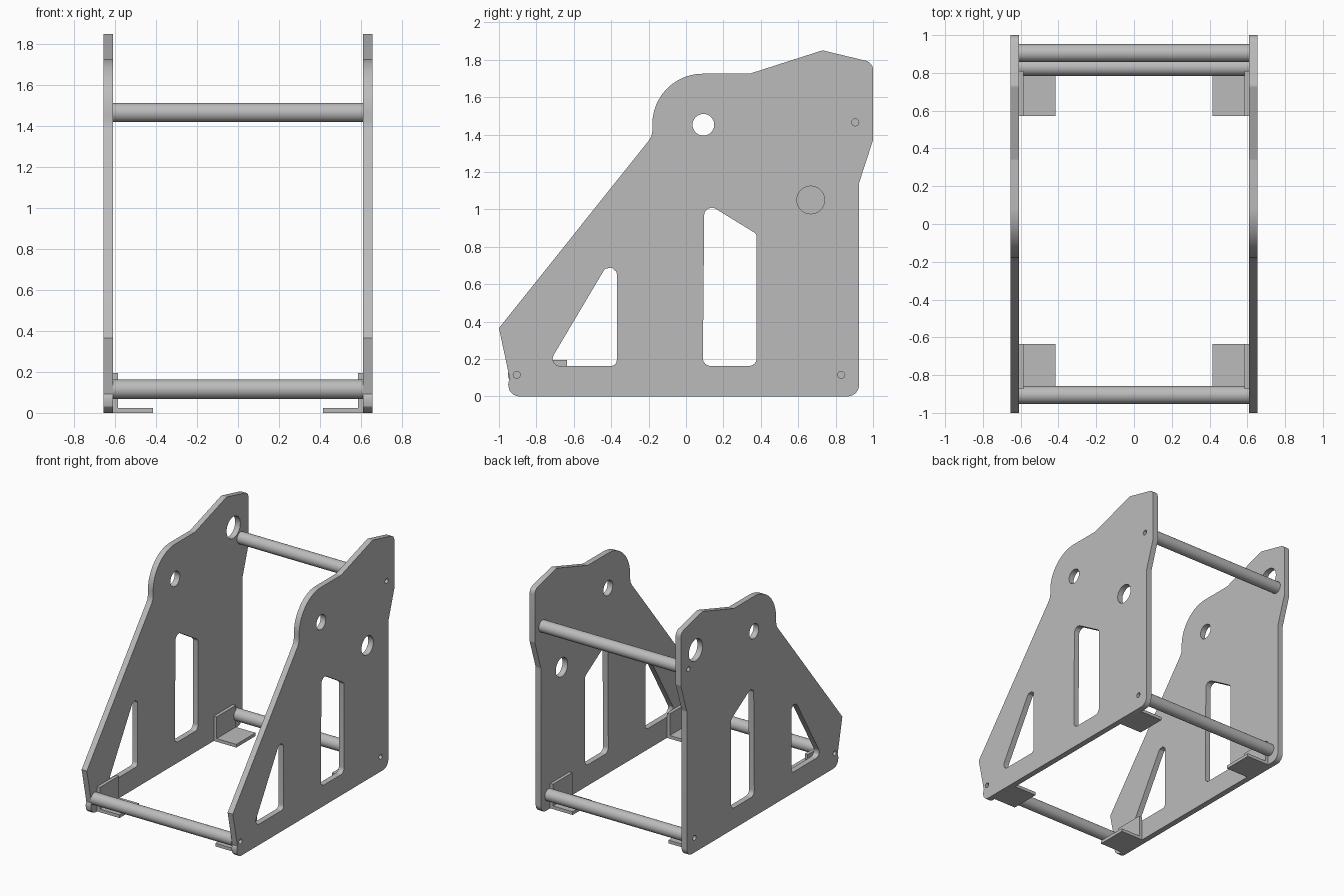
import bpy, bmesh, math
from mathutils import Vector, Matrix

if "Cube" in bpy.data.objects:
    bpy.data.objects.remove(bpy.data.objects["Cube"], do_unlink=True)

grey = bpy.data.materials.new("plain grey")
grey.use_nodes = True
grey.diffuse_color = (0.5, 0.5, 0.5, 1)
grey.node_tree.nodes["Principled BSDF"].inputs["Base Color"].default_value = grey.diffuse_color

INNER, OUTER = 0.61, 0.655


def finish(name, mesh, smooth=True):
    mesh.materials.clear()
    mesh.materials.append(grey)
    ob = bpy.data.objects.new(name, mesh)
    bpy.context.collection.objects.link(ob)
    if smooth:
        bpy.ops.object.select_all(action='DESELECT')
        ob.select_set(True)
        bpy.context.view_layer.objects.active = ob
        bpy.ops.object.shade_smooth_by_angle(angle=math.radians(30))
    return ob


def arc(cy, cz, r, start, end, n):
    angles = [math.radians(start + (end - start) * i / n) for i in range(n + 1)]
    return [(cy + r * math.cos(a), cz + r * math.sin(a)) for a in angles]


def circle(cy, cz, r, n=32):
    return arc(cy, cz, r, 0, 360, n)[:-1]


def rounded(corners, n=6):
    """Polygon of (y, z, radius) corners with each corner filleted."""
    out = []
    for i, (y, z, r) in enumerate(corners):
        p = Vector((y, z))
        if r == 0:
            out.append((y, z))
            continue
        a = (Vector(corners[i - 1][:2]) - p).normalized()
        b = (Vector(corners[(i + 1) % len(corners)][:2]) - p).normalized()
        half = a.angle(b) / 2
        centre = p + (a + b).normalized() * r / math.sin(half)
        u = p + a * r / math.tan(half) - centre
        v = p + b * r / math.tan(half) - centre
        for k in range(n + 1):
            d = u.lerp(v, k / n).normalized() * r
            out.append(tuple(centre + d))
    return out


def plate(name, loops, x):
    """Filled 2D outline with holes, extruded and stood up in the YZ plane."""
    curve = bpy.data.curves.new(name, 'CURVE')
    curve.dimensions = '2D'
    curve.fill_mode = 'BOTH'
    curve.extrude = (OUTER - INNER) / 2
    for pts in loops:
        s = curve.splines.new('POLY')
        s.points.add(len(pts) - 1)
        for q, (y, z) in zip(s.points, pts):
            q.co = (y, z, 0, 1)
        s.use_cyclic_u = True
    tmp = bpy.data.objects.new(name + " outline", curve)
    bpy.context.collection.objects.link(tmp)
    deps = bpy.context.evaluated_depsgraph_get()
    mesh = bpy.data.meshes.new_from_object(tmp.evaluated_get(deps))
    bpy.data.objects.remove(tmp, do_unlink=True)
    stand = Matrix(((0, 0, 1, x), (1, 0, 0, 0), (0, 1, 0, 0), (0, 0, 0, 1)))
    mesh.transform(stand)
    bm = bmesh.new()
    bm.from_mesh(mesh)
    bmesh.ops.remove_doubles(bm, verts=bm.verts, dist=0.0002)
    bmesh.ops.recalc_face_normals(bm, faces=bm.faces)
    bm.to_mesh(mesh)
    bm.free()
    return finish(name, mesh)


# Side plate outline, with the big shoulder arc inserted
outline = rounded([(-1, 0, 0.06), (0.925, 0, 0.06), (0.925, 1.14, 0.03), (1, 1.37, 0.03),
                   (1, 1.785, 0.05), (0.73, 1.85, 0.03), (0.34, 1.725, 0.03),
                   (0.09, 1.725, 0)])
outline += arc(0.09, 1.455, 0.27, 90, 180, 20)[1:]
outline += [(-0.18, 1.42), (-0.185, 1.39), (-0.2, 1.366), (-1, 0.365)]

# Windows and holes shared by both plates
window = rounded([(0.09, 0.163, 0.04), (0.378, 0.163, 0.04), (0.378, 0.868, 0.03),
                  (0.098, 1.04, 0.04)])
triangle = rounded([(-0.742, 0.163, 0.038), (-0.37, 0.163, 0.03), (-0.37, 0.79, 0.038)])
rods = {"front_rod": (-0.905, 0.115), "lower_back_rod": (0.83, 0.115),
        "upper_back_rod": (0.905, 1.465)}
shared = [outline, window, triangle, circle(0.093, 1.452, 0.058)]
shared += [circle(y, z, 0.019, 16) for y, z in rods.values()]

mid = (INNER + OUTER) / 2
plate("left_side_plate", shared + [circle(0.667, 1.05, 0.074)], mid)
plate("right_side_plate", shared + [circle(0.815, 1.58, 0.085)], -mid)

# Cross rods between the plates
for name, (y, z) in rods.items():
    bm = bmesh.new()
    bmesh.ops.create_cone(bm, cap_ends=True, segments=32, radius1=0.047, radius2=0.047,
                          depth=2 * INNER,
                          matrix=Matrix.Translation((0, y, z)) @ Matrix.Rotation(math.pi / 2, 4, 'Y'))
    mesh = bpy.data.meshes.new(name)
    bm.to_mesh(mesh)
    bm.free()
    finish(name, mesh)

# Angle brackets at the four feet
T = 0.025
profile = [(INNER, 0), (INNER, 0.195), (INNER - T, 0.195), (INNER - T, T), (0.415, T), (0.415, 0)]
for end, y0, y1 in (("front", -0.873, -0.635), ("back", 0.572, 0.81)):
    for side, sx in (("left", 1), ("right", -1)):
        bm = bmesh.new()
        face = bm.faces.new([bm.verts.new((sx * x, y0, z)) for x, z in profile])
        ext = bmesh.ops.extrude_face_region(bm, geom=[face])
        moved = [g for g in ext["geom"] if isinstance(g, bmesh.types.BMVert)]
        bmesh.ops.translate(bm, verts=moved, vec=(0, y1 - y0, 0))
        bmesh.ops.recalc_face_normals(bm, faces=bm.faces)
        name = f"{end}_{side}_bracket"
        mesh = bpy.data.meshes.new(name)
        bm.to_mesh(mesh)
        bm.free()
        finish(name, mesh, smooth=False)
